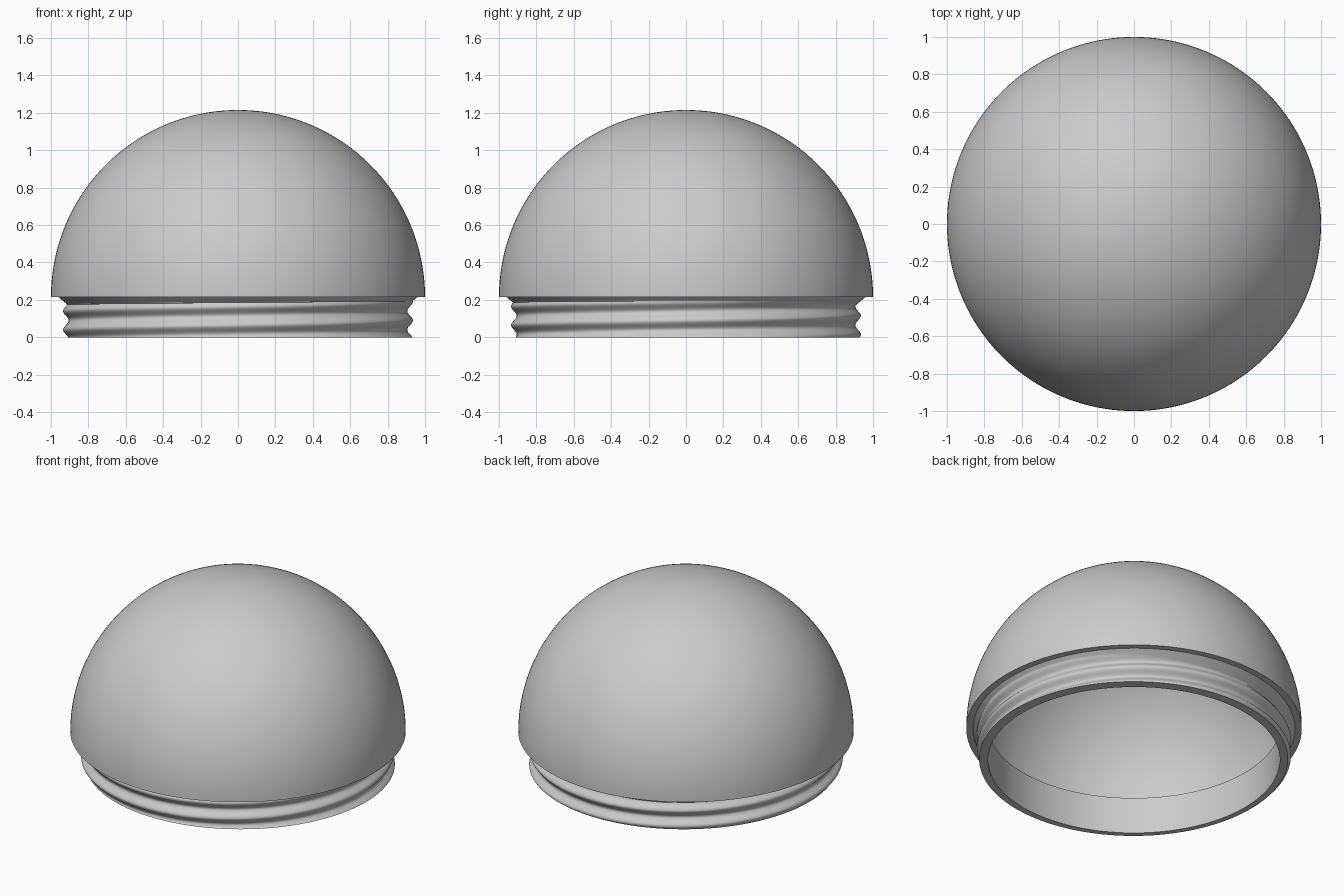
import bpy
import bmesh
from math import sin, cos, pi, radians

default = bpy.data.objects.get("Cube")
if default:
    bpy.data.objects.remove(default, do_unlink=True)

SEGMENTS = 160
RIM_Z = 0.215      # underside of the dome rim
INNER_R = 0.95     # inside of the dome shell
PITCH = 0.1        # rise of the thread per turn

grey = bpy.data.materials.new("plain grey")
grey.use_nodes = True
colour = (0.6, 0.6, 0.6, 1)
grey.diffuse_color = colour
grey.node_tree.nodes["Principled BSDF"].inputs["Base Color"].default_value = colour


def revolve(name, profile, closed):
    """Sweep profile(angle), a list of (radius, z), around the z axis."""
    bm = bmesh.new()
    rings = []
    for i in range(SEGMENTS):
        a = 2 * pi * i / SEGMENTS
        rings.append([bm.verts.new((r * cos(a), r * sin(a), z)) for r, z in profile(a)])
    count = len(rings[0])
    for i in range(SEGMENTS):
        here, after = rings[i], rings[(i + 1) % SEGMENTS]
        for j in range(count if closed else count - 1):
            k = (j + 1) % count
            bm.faces.new((here[j], after[j], after[k], here[k]))
    # Merge the poles, then point the normals outwards
    bmesh.ops.remove_doubles(bm, verts=bm.verts, dist=1e-5)
    bmesh.ops.recalc_face_normals(bm, faces=bm.faces)
    mesh = bpy.data.meshes.new(name)
    bm.to_mesh(mesh)
    bm.free()
    mesh.materials.append(grey)
    obj = bpy.data.objects.new(name, mesh)
    bpy.context.collection.objects.link(obj)
    bpy.ops.object.select_all(action="DESELECT")
    obj.select_set(True)
    bpy.context.view_layer.objects.active = obj
    bpy.ops.object.shade_smooth_by_angle(angle=radians(35))
    return obj


def dome_profile(angle):
    # Outer arc from the pole to the rim, then the inner arc back up
    steps = 48
    arc = [pi / 2 * i / steps for i in range(steps + 1)]
    outer = [(sin(t), RIM_Z + cos(t)) for t in arc]
    inner = [(INNER_R * sin(t), RIM_Z + INNER_R * cos(t)) for t in reversed(arc)]
    return outer + inner


def neck_profile(angle):
    # Helical thread that runs into a flared collar under the rim
    steps = 44
    points = []
    for i in range(steps + 1):
        z = RIM_Z * i / steps
        thread = 0.92 + 0.015 * cos(2 * pi * (z - 0.09) / PITCH - angle)
        collar = 0.93 + 1.2 * (z - 0.19)
        points.append((max(thread, collar), z))
    # Inner lip and straight bore
    return points + [(INNER_R, 0.24), (0.87, 0.24), (0.87, 0)]


revolve("dome_shell", dome_profile, closed=False)
revolve("threaded_neck", neck_profile, closed=True)
